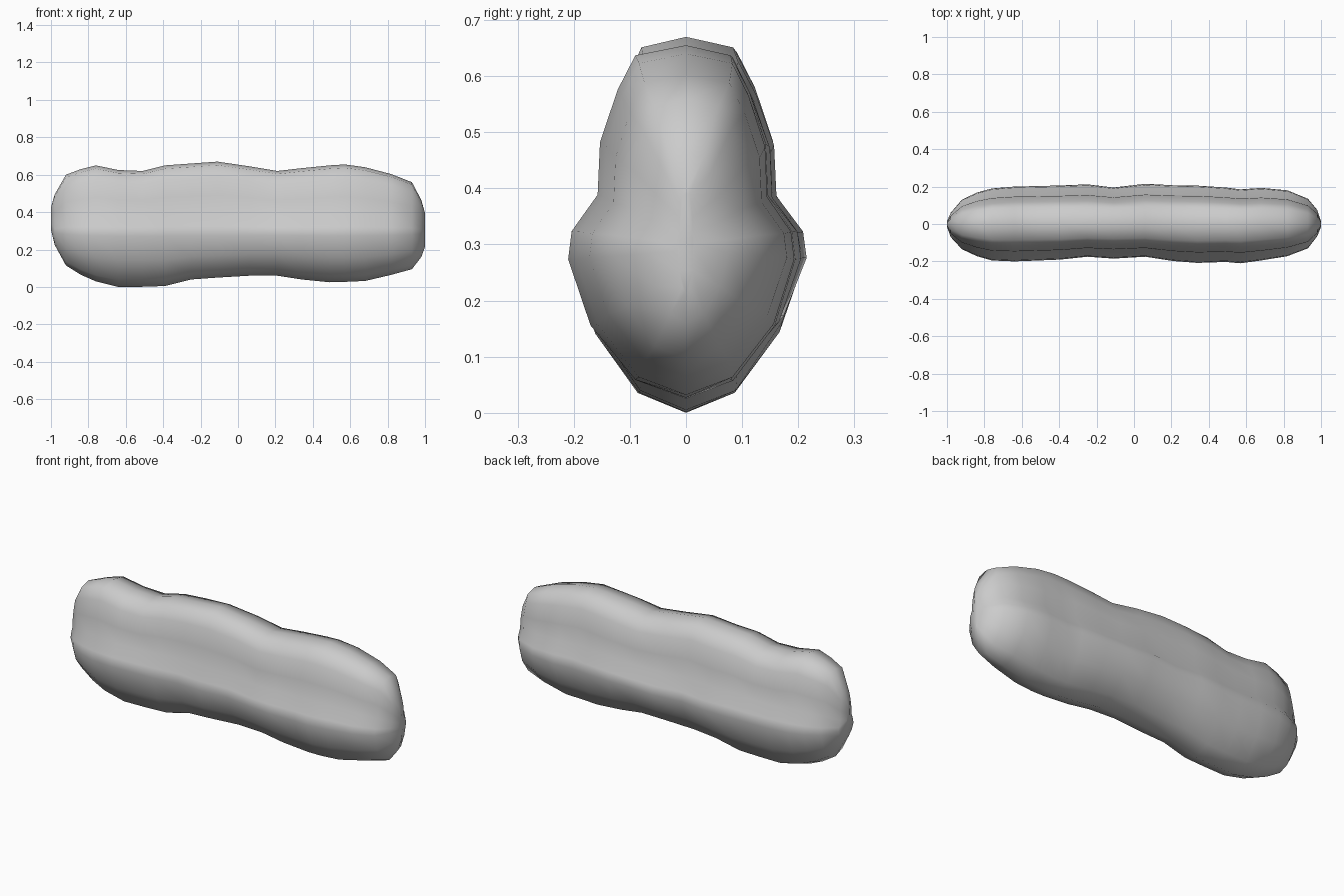
import bpy, bmesh

# Outlines along the length: (x, bottom z, top z, back y, front y)
stations = [
    (-1.0, .31, .43, .015, -.015), (-.98, .23, .50, .06, -.07),
    (-.92, .12, .605, .13, -.135), (-.84, .07, .635, .168, -.172),
    (-.76, .035, .655, .19, -.195), (-.64, .005, .63, .20, -.20),
    (-.51, .006, .625, .203, -.195), (-.39, .01, .655, .206, -.19),
    (-.25, .045, .665, .212, -.175), (-.11, .055, .675, .195, -.185),
    (.06, .065, .65, .215, -.175), (.21, .065, .625, .207, -.198),
    (.34, .045, .64, .205, -.208), (.49, .03, .655, .195, -.203),
    (.57, .032, .66, .185, -.21), (.68, .037, .645, .193, -.195),
    (.82, .07, .608, .18, -.172), (.93, .10, .565, .135, -.13),
    (.98, .165, .47, .075, -.065), (1.0, .22, .40, .015, -.015)]

# Half section: (height, width), negative below the ridge, positive above it
half = [(-.88, .43), (-.52, .81), (-.08, 1), (.08, .97),
        (.26, .75), (.52, .73), (.78, .58), (.95, .43)]
RIDGE = .30


def section(bm, x, lo, hi, back, front):
    mid = max(RIDGE, lo + .03)

    def z(t):
        return mid + t * (hi - mid if t > 0 else mid - lo)
    pts = [(0, lo)] + [(w * back, z(t)) for t, w in half]
    pts += [(0, hi)] + [(w * front, z(t)) for t, w in reversed(half)]
    return [bm.verts.new((x, y, h)) for y, h in pts]


# Lofted loaf body with closed ends
bm = bmesh.new()
rings = [section(bm, *s) for s in stations]
n = len(rings[0])
for a, b in zip(rings, rings[1:]):
    for i in range(n):
        j = (i + 1) % n
        bm.faces.new((a[i], a[j], b[j], b[i]))
bm.faces.new(rings[0])
bm.faces.new(rings[-1][::-1])
bmesh.ops.recalc_face_normals(bm, faces=bm.faces)
for f in bm.faces:
    f.smooth = True
mesh = bpy.data.meshes.new("rounded_slab")
bm.to_mesh(mesh)
bm.free()
slab = bpy.data.objects.new("rounded_slab", mesh)
bpy.context.collection.objects.link(slab)
# Rest the lowest point on the ground
slab.location.z = -min(v.co.z for v in mesh.vertices)
